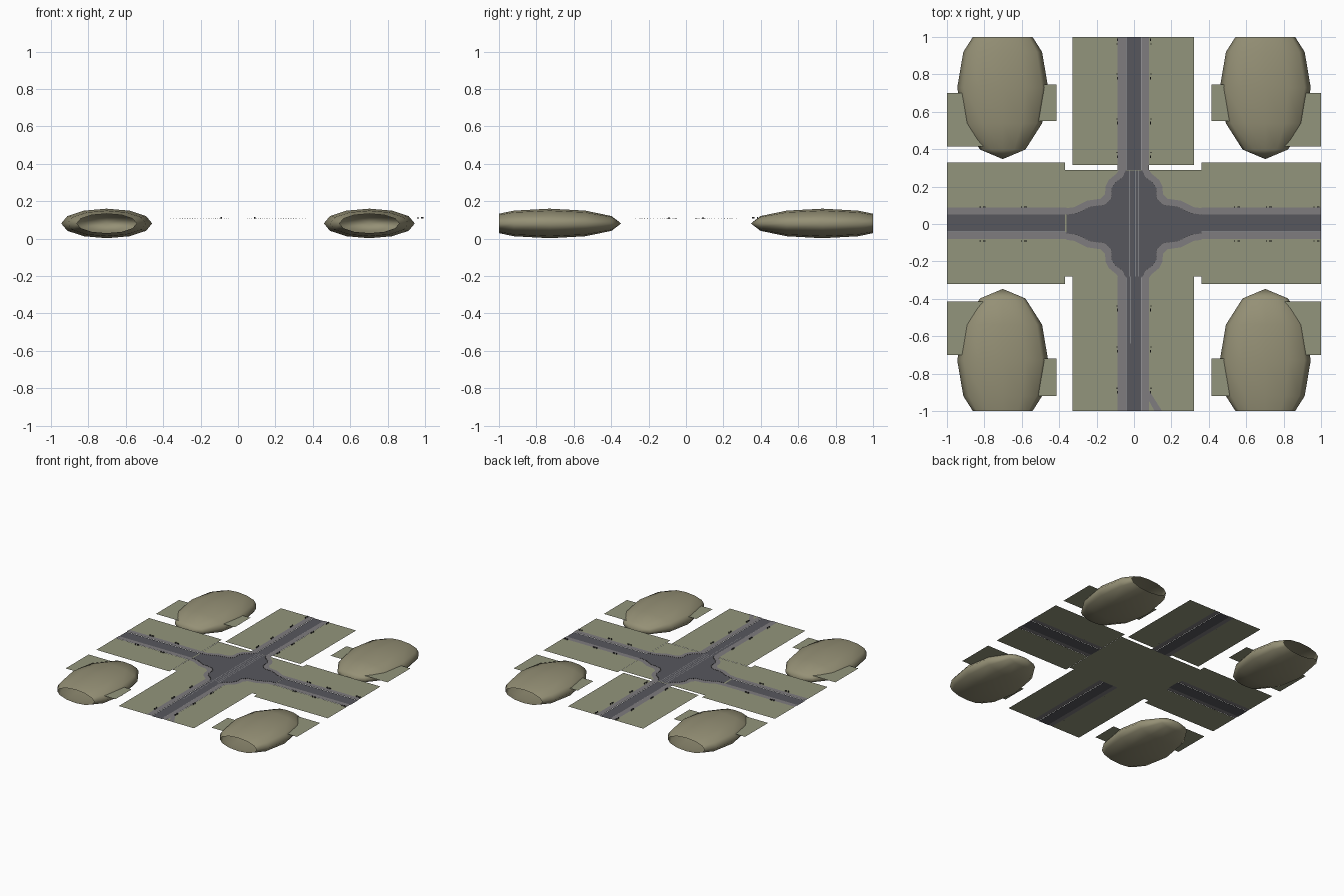
import bpy, bmesh, math
from mathutils import Matrix, Vector

if "Cube" in bpy.data.objects:
    bpy.data.objects.remove(bpy.data.objects["Cube"])

def material(name, rgb):
    m = bpy.data.materials.new(name)
    m.diffuse_color = (*rgb, 1)
    m.use_nodes = True
    m.node_tree.nodes["Principled BSDF"].inputs["Base Color"].default_value = m.diffuse_color
    return m

GRASS = material("grass", (0.29, 0.30, 0.20))
HILL = material("hill", (0.30, 0.28, 0.18))
ROAD = material("asphalt", (0.095, 0.097, 0.11))
WALK = material("paving", (0.21, 0.20, 0.21))
LINE = material("line_paint", (0.40, 0.40, 0.42))
DARK = material("dark_metal", (0.04, 0.04, 0.04))
Z = 0.106

def finish(name, bm, mat):
    me = bpy.data.meshes.new(name)
    bm.to_mesh(me)
    bm.free()
    ob = bpy.data.objects.new(name, me)
    me.materials.append(mat)
    bpy.context.collection.objects.link(ob)
    return ob

def sheets(name, rects, z, mat):
    """Flat rectangles given as x0, x1, y0, y1."""
    bm = bmesh.new()
    for a, b, c, d in rects:
        bm.faces.new([bm.verts.new((x, y, z)) for x, y in ((a, c), (b, c), (b, d), (a, d))])
    return finish(name, bm, mat)

def boxes(name, items, mat):
    """Boxes given as centre and size."""
    bm = bmesh.new()
    for c, s in items:
        bmesh.ops.create_cube(bm, size=1, matrix=Matrix.Translation(c) @ Matrix.Diagonal((*s, 1)))
    return finish(name, bm, mat)

def ring(quarter):
    """Repeat a corner outline in all four quadrants, counter-clockwise."""
    q = list(quarter)
    r = q[::-1]
    return (q + [(-x, y) for x, y in r] + [(-x, -y) for x, y in q] + [(x, -y) for x, y in r])

def polygon(name, pts, z, mat):
    bm = bmesh.new()
    bm.faces.new([bm.verts.new((x, y, z)) for x, y in pts])
    bmesh.ops.triangulate(bm, faces=bm.faces[:])
    return finish(name, bm, mat)

# Grass: centre plate and verges beside each road arm
sheets("centre_grass", [(-0.37, 0.36, -0.28, 0.29)], Z - 0.001, GRASS)
sheets("west_verges", [(-1, -0.37, 0.085, 0.33), (-1, -0.37, -0.32, -0.08)], Z, GRASS)
sheets("east_verges", [(0.36, 1, 0.085, 0.33), (0.36, 1, -0.32, -0.08)], Z, GRASS)
sheets("north_verges", [(-0.33, -0.083, 0.315, 1), (0.08, 0.32, 0.315, 1)], Z, GRASS)
sheets("south_verges", [(-0.33, -0.083, -1, -0.28), (0.08, 0.32, -1, -0.28)], Z, GRASS)

# Arm roads, pavements and edge lines
sheets("east_west_roads", [(-1, -0.36, -0.043, 0.052), (0.36, 1, -0.043, 0.052)], Z - 0.002, ROAD)
sheets("north_south_roads", [(-0.045, 0.042, 0.29, 1), (-0.045, 0.042, -1, -0.28)], Z - 0.002, ROAD)
sheets("east_west_pavements", [(s[0], s[1], y0, y1) for s in ((-1, -0.36), (0.36, 1))
       for y0, y1 in ((0.05, 0.087), (-0.08, -0.042))], Z + 0.001, WALK)
sheets("north_south_pavements", [(x0, x1, s[0], s[1]) for s in ((0.285, 1), (-1, -0.28))
       for x0, x1 in ((-0.087, -0.044), (0.041, 0.08))], Z + 0.001, WALK)
polygon("branch_path", [(0.05, -0.89), (0.11, -1), (0.15, -1), (0.08, -0.89)], Z + 0.0015, WALK)
sheets("edge_lines", [(-1, -0.36, -0.043, -0.040), (0.36, 1, -0.043, -0.040),
       (-0.044, -0.041, -1, -0.28), (0.038, 0.041, -1, -0.28),
       (-0.044, -0.041, 0.29, 1), (0.038, 0.041, 0.29, 1)], Z - 0.001, LINE)

# Flared crossroads: paving with asphalt inside it
outer = [(0.36, 0.085), (0.32, 0.09), (0.25, 0.125), (0.18, 0.135), (0.155, 0.16),
         (0.152, 0.20), (0.135, 0.235), (0.095, 0.268), (0.082, 0.285)]
inner = [(0.36, 0.05), (0.31, 0.056), (0.23, 0.093), (0.155, 0.102), (0.122, 0.135),
         (0.12, 0.19), (0.10, 0.222), (0.06, 0.25), (0.045, 0.285)]
polygon("crossroads_paving", ring(outer), Z + 0.0005, WALK)
polygon("crossroads_asphalt", ring(inner), Z + 0.001, ROAD)
sheets("lane_lines", [(x - 0.0012, x + 0.0012, -0.28, 0.285) for x in (-0.026, -0.008, 0.01, 0.026)]
       + [(-0.022, -0.02, -0.64, -0.28)], Z + 0.0015, LINE)

# Bollards along the four curved kerbs
posts = []
for sx in (-1, 1):
    for sy in (-1, 1):
        for (x0, y0), (x1, y1) in zip(inner, inner[1:]):
            n = max(1, round(math.hypot(x1 - x0, y1 - y0) / 0.016))
            for i in range(n):
                t = i / n
                posts.append(((sx * (x0 + (x1 - x0) * t), sy * (y0 + (y1 - y0) * t), Z + 0.003),
                              (0.003, 0.003, 0.004)))
boxes("kerb_bollards", posts, DARK)

# Street furniture: a bench and a bin at intervals along the pavements
items = []
for s in (-1, 1):
    for x in (-0.80, -0.58, 0.56, 0.73, 0.985):
        items += [((x, s * 0.09, Z + 0.005), (0.014, 0.006, 0.008)),
                  ((x - 0.022, s * 0.091, Z + 0.005), (0.006, 0.006, 0.010))]
    for y in (-0.90, -0.68, -0.46, 0.36, 0.54, 0.78, 0.985):
        items += [((s * 0.089, y, Z + 0.005), (0.006, 0.014, 0.008)),
                  ((s * 0.09, y + 0.022 if y < 0.9 else y - 0.022, Z + 0.005), (0.006, 0.006, 0.010))]
boxes("benches_and_bins", items, DARK)

# Corner hills (open ellipsoids cut off at the outer edge) and grass tabs
for sx, ew in ((-1, "west"), (1, "east")):
    for sy, ns in ((-1, "south"), (1, "north")):
        bm = bmesh.new()
        bmesh.ops.create_uvsphere(bm, u_segments=12, v_segments=6, radius=1)
        bmesh.ops.transform(bm, verts=bm.verts, matrix=Matrix.Translation((sx * 0.702, sy * 0.729, 0.081))
                            @ Matrix.Diagonal((0.243, 0.382, 0.079, 1)) @ Matrix.Rotation(math.pi / 2, 4, 'X'))
        bmesh.ops.bisect_plane(bm, geom=bm.verts[:] + bm.edges[:] + bm.faces[:],
                               plane_co=Vector((0, sy, 0)), plane_no=Vector((0, sy, 0)), clear_outer=True)
        for f in bm.faces:
            f.smooth = True
        finish(f"{ns}_{ew}_hill", bm, HILL)
        ya, yb = (0.55, 0.745) if sy > 0 else (-0.92, -0.72)
        tabs = [(0.74, 1, *sorted((sy * 0.415, sy * 0.70))), (0.415, 0.60, ya, yb)]
        if sx < 0:
            tabs = [(-b, -a, c, d) for a, b, c, d in tabs]
        sheets(f"{ns}_{ew}_grass_tabs", tabs, Z, GRASS)
